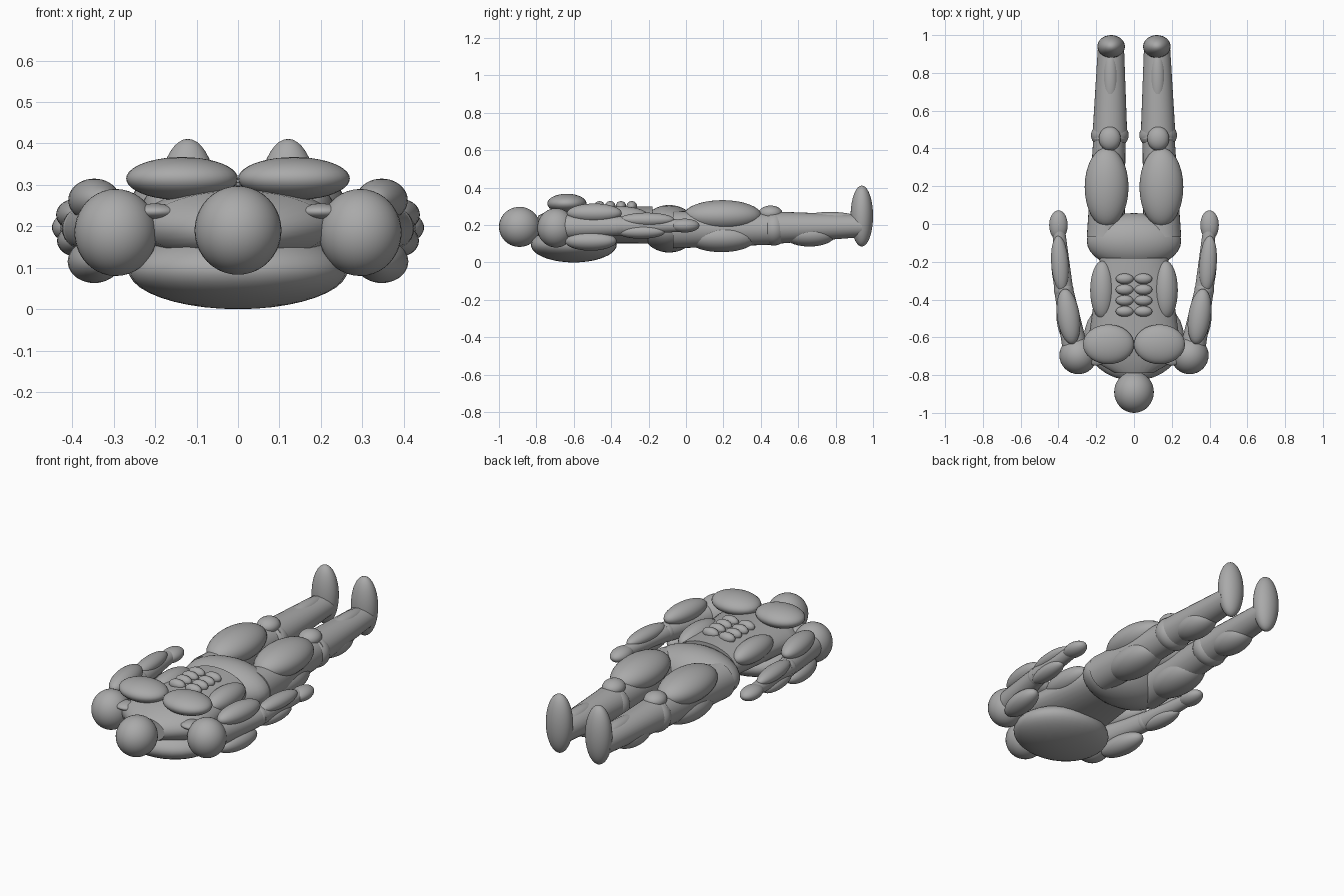
import bpy, bmesh, math
from mathutils import Vector, Matrix

if "Cube" in bpy.data.objects:
    bpy.data.objects.remove(bpy.data.objects["Cube"])

grey = bpy.data.materials.new("plain grey")
grey.diffuse_color = (0.4, 0.4, 0.4, 1)
grey.use_nodes = True
grey.node_tree.nodes["Principled BSDF"].inputs["Base Color"].default_value = grey.diffuse_color


def finish(name, bm, smooth=True):
    bmesh.ops.recalc_face_normals(bm, faces=bm.faces[:])
    for f in bm.faces:
        f.smooth = smooth and len(f.verts) < 5
    me = bpy.data.meshes.new(name)
    bm.to_mesh(me)
    bm.free()
    me.materials.append(grey)
    ob = bpy.data.objects.new(name, me)
    bpy.context.collection.objects.link(ob)
    return ob


def ball(name, centre, radii, turn=0):
    """Ellipsoid, optionally turned about z (degrees)."""
    bm = bmesh.new()
    bmesh.ops.create_uvsphere(bm, u_segments=32, v_segments=20, radius=1)
    m = (Matrix.Translation(centre) @ Matrix.Rotation(math.radians(turn), 4, 'Z')
         @ Matrix.Diagonal((*radii, 1)))
    bmesh.ops.transform(bm, matrix=m, verts=bm.verts[:])
    return finish(name, bm)


def loft(name, sections, n=32):
    """Tube through elliptical sections (x, y, z, rx, rz) along y."""
    bm = bmesh.new()
    rings = []
    for x, y, z, rx, rz in sections:
        rings.append([bm.verts.new((x + rx * math.cos(2 * math.pi * i / n), y,
                                    z + rz * math.sin(2 * math.pi * i / n))) for i in range(n)])
    for a, b in zip(rings, rings[1:]):
        for i in range(n):
            bm.faces.new((a[i], a[(i + 1) % n], b[(i + 1) % n], b[i]))
    bm.faces.new(rings[0])
    bm.faces.new(rings[-1])
    return finish(name, bm)


# Head, trunk and pelvis
ball("head", (0, -0.89, 0.19), (0.105, 0.11, 0.107))
loft("torso", [(0, -0.79, 0.19, 0.10, 0.06), (0, -0.72, 0.2, 0.22, 0.085),
               (0, -0.60, 0.2, 0.24, 0.1), (0, -0.18, 0.2, 0.18, 0.1)])
ball("back", (0, -0.6, 0.095), (0.265, 0.23, 0.095))
ball("upper_back", (0, -0.70, 0.1), (0.155, 0.13, 0.066))
ball("pelvis", (0, -0.09, 0.18), (0.25, 0.148, 0.127))

for s, side in ((-1, "left"), (1, "right")):
    # Chest and waist muscles
    ball(side + "_chest", (s * 0.135, -0.637, 0.315), (0.135, 0.105, 0.052))
    ball(side + "_waist", (s * 0.167, -0.35, 0.24), (0.065, 0.155, 0.06))
    ball(side + "_collar", (s * 0.2, -0.70, 0.235), (0.055, 0.05, 0.02))
    for i in range(4):
        ball(f"{side}_abdomen_{i}", (s * 0.05, -0.29 - 0.0575 * i, 0.3), (0.047, 0.028, 0.028))
    # Arm
    ball(side + "_shoulder", (s * 0.295, -0.695, 0.185), (0.1, 0.1, 0.105))
    loft(side + "_upper_arm", [(s * 0.305, -0.69, 0.19, 0.07, 0.07),
                               (s * 0.375, -0.33, 0.195, 0.05, 0.05)])
    ball(side + "_biceps", (s * 0.347, -0.49, 0.263), (0.06, 0.148, 0.052), s * -8)
    ball(side + "_triceps", (s * 0.347, -0.51, 0.115), (0.062, 0.14, 0.052), s * -8)
    ball(side + "_elbow", (s * 0.372, -0.35, 0.195), (0.052, 0.055, 0.052))
    loft(side + "_forearm", [(s * 0.372, -0.36, 0.195, 0.052, 0.05),
                             (s * 0.398, -0.03, 0.197, 0.033, 0.033)])
    ball(side + "_forearm_top", (s * 0.392, -0.21, 0.228), (0.046, 0.148, 0.038), s * -4)
    ball(side + "_forearm_under", (s * 0.39, -0.24, 0.165), (0.046, 0.13, 0.038), s * -4)
    ball(side + "_hand", (s * 0.4, -0.006, 0.197), (0.049, 0.078, 0.037))
    # Leg
    loft(side + "_thigh", [(s * 0.15, -0.07, 0.175, 0.1, 0.1),
                           (s * 0.13, 0.46, 0.18, 0.085, 0.085)])
    ball(side + "_thigh_top", (s * 0.145, 0.195, 0.248), (0.116, 0.21, 0.085))
    ball(side + "_thigh_under", (s * 0.145, 0.19, 0.135), (0.1, 0.19, 0.08))
    ball(side + "_knee", (s * 0.128, 0.47, 0.18), (0.1, 0.075, 0.09))
    ball(side + "_kneecap", (s * 0.128, 0.452, 0.262), (0.058, 0.064, 0.042))
    loft(side + "_shin", [(s * 0.128, 0.45, 0.185, 0.093, 0.088),
                          (s * 0.122, 0.94, 0.195, 0.069, 0.06)])
    ball(side + "_calf", (s * 0.125, 0.66, 0.15), (0.08, 0.14, 0.065))
    ball(side + "_shin_front", (s * 0.125, 0.77, 0.235), (0.04, 0.15, 0.035))
    ball(side + "_foot", (s * 0.121, 0.94, 0.248), (0.073, 0.06, 0.163))
